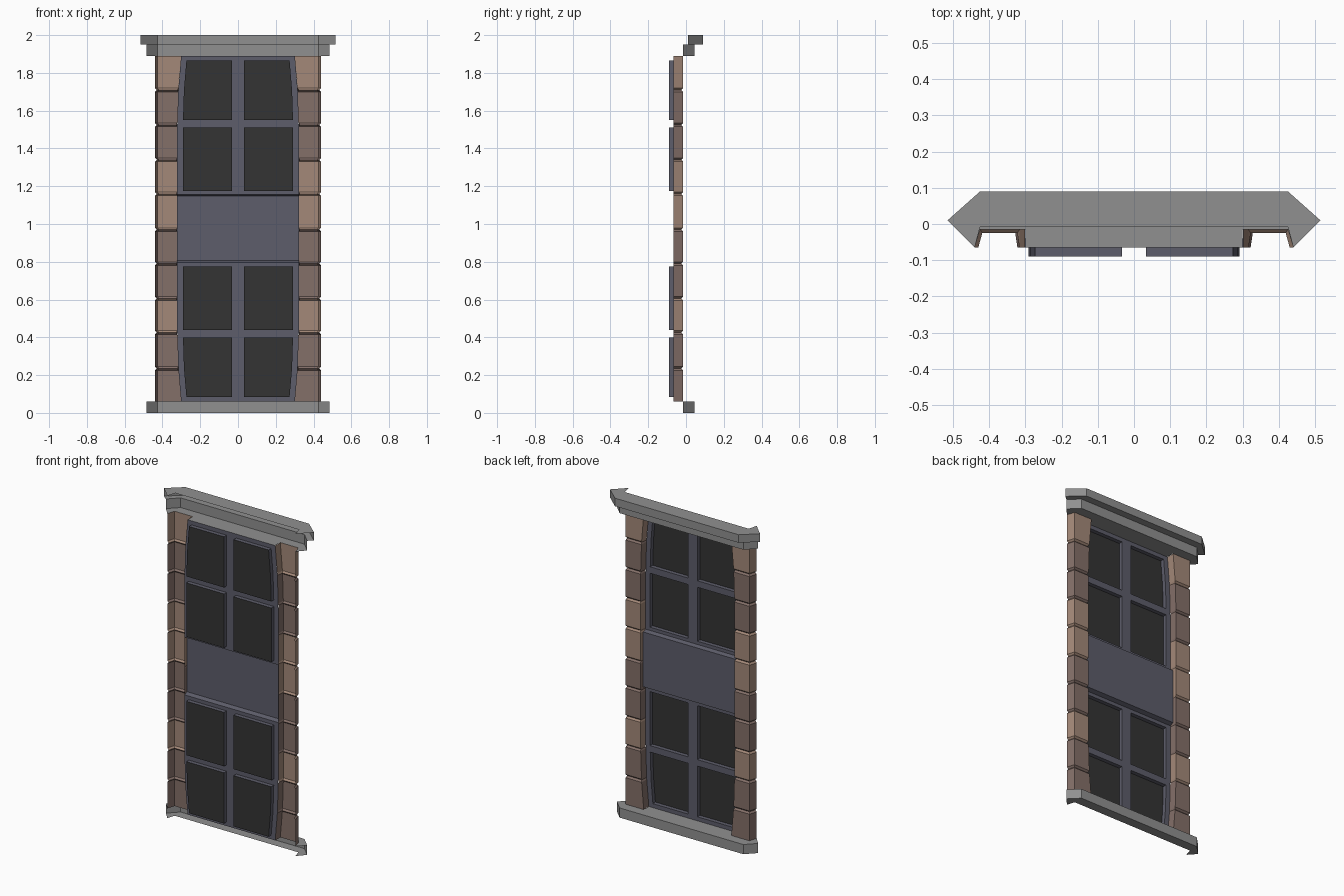
import bpy, bmesh
from mathutils import Vector

if "Cube" in bpy.data.objects:
    bpy.data.objects.remove(bpy.data.objects["Cube"])


def material(name, rgb):
    m = bpy.data.materials.new(name)
    m.diffuse_color = (*rgb, 1)
    m.use_nodes = True
    m.node_tree.nodes["Principled BSDF"].inputs["Base Color"].default_value = m.diffuse_color
    return m


STONE = material("grey_stone", (0.28, 0.28, 0.28))
LIGHT = material("light_brick", (0.37, 0.25, 0.19))
DARK = material("dark_brick", (0.23, 0.16, 0.14))
FRAME = material("slate_paint", (0.11, 0.11, 0.145))
GLASS = material("dark_glass", (0.033, 0.033, 0.033))


class Shell:
    """Open shell; each face is turned towards a hint direction."""

    def __init__(self, name, mats):
        self.name, self.mats, self.bm = name, mats, bmesh.new()

    def face(self, pts, hint, mat=0):
        f = self.bm.faces.new([self.bm.verts.new(p) for p in pts])
        f.normal_update()
        if f.normal.dot(Vector(hint)) < 0:
            f.normal_flip()
        f.material_index = mat

    def finish(self):
        bmesh.ops.remove_doubles(self.bm, verts=self.bm.verts, dist=0.0002)
        me = bpy.data.meshes.new(self.name)
        self.bm.to_mesh(me)
        self.bm.free()
        for m in self.mats:
            me.materials.append(m)
        bpy.context.collection.objects.link(bpy.data.objects.new(self.name, me))


def edge(z):
    """Half width of the opening, narrowing near top and bottom."""
    d = min(z, 1.95 - z)
    pts = [(0.06, 0.301), (0.235, 0.316), (0.425, 0.322), (1.0, 0.322)]
    for (a, xa), (b, xb) in zip(pts, pts[1:]):
        if d <= b:
            return xa + (xb - xa) * max(0, d - a) / (b - a)


BACK, FACE = -0.065, -0.015     # frame plane and brick face plane
UP, DOWN, OUT = (0, 0, 1), (0, 0, -1), (0, 1, 0)


def mirrored(half):
    return half + [(-x, y) for x, y in reversed(half)]


def at(plan, z):
    return [(x, y, z) for x, y in plan]


LEDGE = [(0.425, 0.045), (0.485, FACE)]
CAP = [(0.425, 0.09), (0.515, 0.01)]
TAIL = [(0.44, BACK), (0.425, FACE)]
REVEAL = [(0.30, FACE), (0.30, BACK)]


def band(shell, plan, z0, z1):
    # front face with mitred returns
    path = [(-x, y) for x, y in reversed(plan)] + plan
    for (xa, ya), (xb, yb) in zip(path, path[1:]):
        shell.face([(xa, ya, z0), (xb, yb, z0), (xb, yb, z1), (xa, ya, z1)], OUT)


# bottom ledge
s = Shell("bottom_ledge", [STONE])
band(s, LEDGE, 0, 0.06)
s.face(at(mirrored(LEDGE + TAIL + REVEAL), 0.06), UP)
s.face(at(mirrored(LEDGE + TAIL), 0), DOWN)
s.finish()

# top ledge
s = Shell("top_ledge", [STONE])
band(s, LEDGE, 1.89, 1.95)
s.face(at(mirrored(LEDGE + TAIL + REVEAL), 1.89), DOWN)
s.finish()

# cap
s = Shell("top_cap", [STONE])
band(s, CAP, 1.95, 2.0)
s.face(at(mirrored(CAP + [(0.44, BACK), (0.425, -0.008)]), 2.0), UP)
s.face(at(mirrored(CAP + LEDGE[::-1]), 1.95), DOWN)
s.finish()

# brick pillars: ten blocks with bevelled joints
JOINTS = [0.06, 0.235, 0.425, 0.605, 0.79, 0.97, 1.16, 1.34, 1.525, 1.71, 1.89]
TONES = [1, 1, 0, 1, 1, 0, 0, 1, 1, 0]
for side, name in ((-1, "left_pillar"), (1, "right_pillar")):
    s = Shell(name, [LIGHT, DARK])
    for z0, z1, tone in zip(JOINTS, JOINTS[1:], TONES):
        rings = []
        for z, g in ((z0, 0.01), (z0 + 0.01, 0), (z1 - 0.01, 0), (z1, 0.01)):
            if z in (JOINTS[0], JOINTS[-1]):
                g = 0
            e = edge(z)
            rings.append([(side * x, y, z) for x, y in (
                (e, BACK), (e + g * 0.6, FACE - g),
                (0.425 - g * 0.6, FACE - g), (0.44 - g, BACK))])
        for a, b in zip(rings, rings[1:]):
            for i in range(3):
                quad = [a[i], a[i + 1], b[i + 1], b[i]]
                c = sum((Vector(p) for p in quad), Vector()) / 4
                s.face(quad, (c.x - side * 0.38, c.y + 0.1, 0), tone)
    s.finish()

# window frame with recessed panes
GLASS_Y = -0.09
ROWS = [(0.06, 0), (0.085, 1), (0.235, 1), (0.40, 0), (0.44, 1), (0.775, 0), (0.797, 2),
        (1.155, 0), (1.175, 1), (1.51, 0), (1.55, 1), (1.71, 1), (1.865, 0), (1.89, 0)]
frame, glass = Shell("window_frame", [FRAME]), Shell("glass_panes", [GLASS])


def columns(z):
    e = edge(z)
    return [-e, -(e - 0.03), -0.033, 0.033, e - 0.03, e]


for r, ((z0, kind), (z1, above)) in enumerate(zip(ROWS, ROWS[1:])):
    if kind == 2:
        continue
    below = ROWS[r - 1][1] if r else 0
    lo, hi = columns(z0), columns(z1)
    for c in range(5):
        pane = kind == 1 and c in (1, 3)
        y = GLASS_Y if pane else BACK
        target = glass if pane else frame
        target.face([(lo[c], y, z0), (lo[c + 1], y, z0), (hi[c + 1], y, z1), (hi[c], y, z1)], OUT)
        if not pane:
            continue
        # pane reveals
        for k, d in ((c, 1), (c + 1, -1)):
            frame.face([(lo[k], BACK, z0), (hi[k], BACK, z1), (hi[k], y, z1), (lo[k], y, z0)], (d, 0, 0))
        for z, xs, neighbour, hint in ((z0, lo, below, UP), (z1, hi, above, DOWN)):
            if neighbour != 1:
                frame.face([(xs[c], BACK, z), (xs[c + 1], BACK, z), (xs[c + 1], y, z), (xs[c], y, z)], hint)
frame.finish()
glass.finish()

# raised middle panel between the two windows
s = Shell("middle_panel", [FRAME])
X, PY, Z0, Z1 = 0.322, -0.04, 0.797, 1.155
s.face([(-X, PY, Z0 + 0.01), (X, PY, Z0 + 0.01), (X, PY, Z1 - 0.008), (-X, PY, Z1 - 0.008)], OUT)
s.face([(-X, BACK, Z1), (X, BACK, Z1), (X, PY, Z1 - 0.008), (-X, PY, Z1 - 0.008)], UP)
s.face([(-X, BACK, Z0), (X, BACK, Z0), (X, PY, Z0 + 0.01), (-X, PY, Z0 + 0.01)], DOWN)
s.finish()
